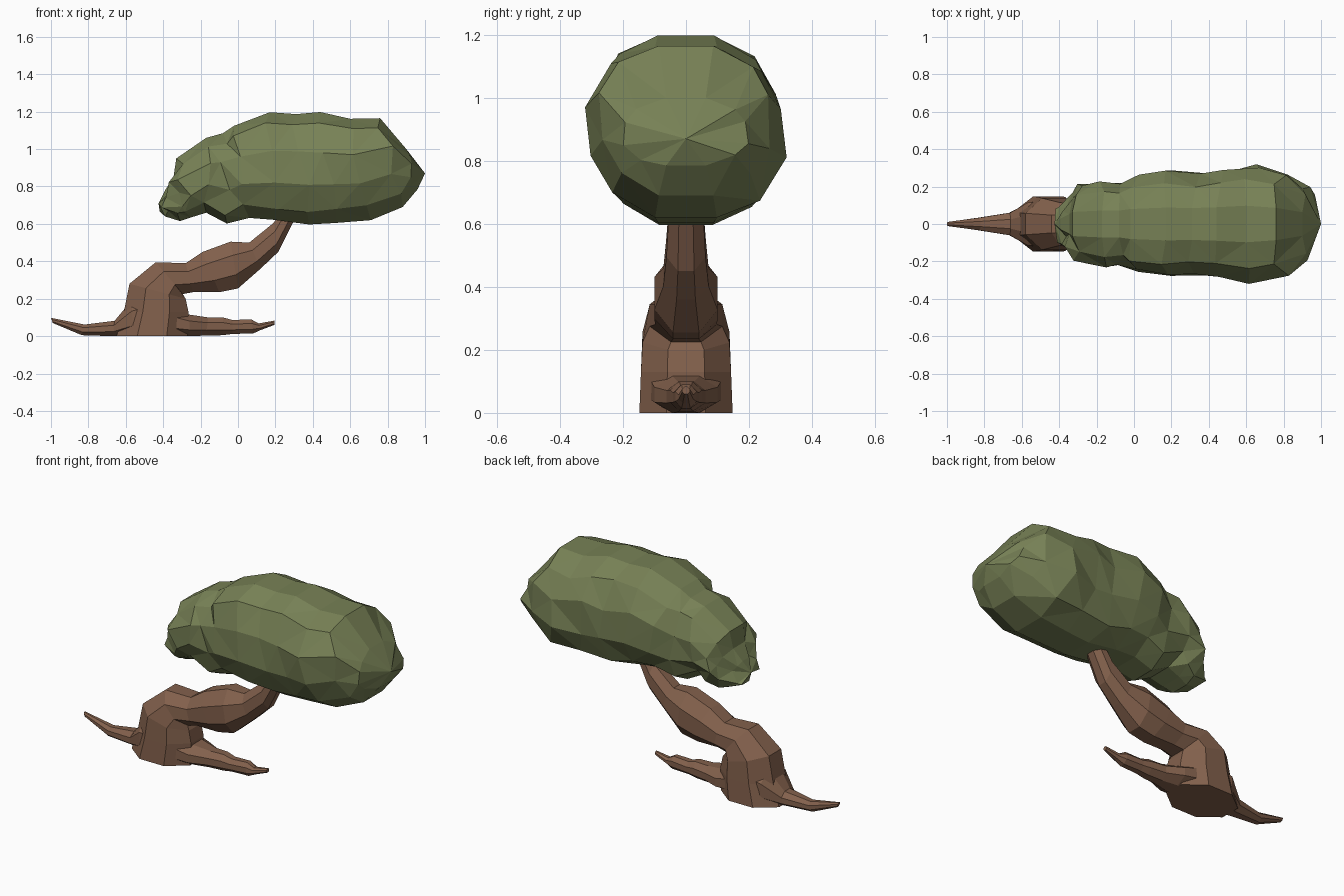
import bpy, bmesh, math, random
from mathutils import Vector

random.seed(4)

def material(name, rgb):
    m = bpy.data.materials.new(name)
    m.diffuse_color = (*rgb, 1)
    return m

bark = material("brown bark", (0.225, 0.118, 0.072))
leaf = material("olive green leaves", (0.185, 0.22, 0.092))

def signed_pow(v, p):
    return math.copysign(abs(v) ** p, v)

def loft(name, rings, sides, mat, power=1.0, jitter=0.0, tips=(None, None)):
    """Skin rings given as (top x, top z, bottom x, bottom z, half width)."""
    bm = bmesh.new()
    loops = []
    fit = 1 / math.cos(math.pi / sides)
    for ax, az, bx, bz, w in rings:
        a, b = Vector((ax, 0, az)), Vector((bx, 0, bz))
        mid, half = (a + b) / 2, (a - b) / 2
        loop = []
        for i in range(sides):
            t = 2 * math.pi * (i + 0.5) / sides
            c, s = signed_pow(math.cos(t) * fit, power), signed_pow(math.sin(t) * fit, power)
            c, s = max(-1, min(1, c)), max(-1, min(1, s))
            p = mid + half * c + Vector((0, w * s, 0))
            if abs(c) < 0.95:
                p += Vector((random.uniform(-2, 2), random.uniform(-1, 0.6) * s,
                             random.uniform(-1, 1))) * jitter
            loop.append(bm.verts.new(p))
        loops.append(loop)
    for p, q in zip(loops, loops[1:]):
        for i in range(sides):
            j = (i + 1) % sides
            bm.faces.new((p[i], p[j], q[j], q[i]))
    for loop, tip in zip((loops[0], loops[-1]), tips):
        if tip:
            v = bm.verts.new(tip)
            for i in range(sides):
                bm.faces.new((loop[i], loop[(i + 1) % sides], v))
        else:
            bm.faces.new(loop)
    if jitter:
        bmesh.ops.triangulate(bm, faces=bm.faces[:])
    bmesh.ops.recalc_face_normals(bm, faces=bm.faces[:])
    me = bpy.data.meshes.new(name)
    bm.to_mesh(me)
    bm.free()
    me.materials.append(mat)
    ob = bpy.data.objects.new(name, me)
    bpy.context.collection.objects.link(ob)
    return ob

# Leaning trunk
loft("trunk", [
    (-0.65, 0.00, -0.27, 0.00, 0.148),
    (-0.61, 0.13, -0.265, 0.13, 0.143),
    (-0.58, 0.28, -0.28, 0.20, 0.138),
    (-0.44, 0.395, -0.295, 0.225, 0.115),
    (-0.28, 0.39, -0.24, 0.235, 0.098),
    (-0.19, 0.45, -0.10, 0.235, 0.10),
    (-0.04, 0.505, 0.00, 0.255, 0.10),
    (0.06, 0.50, 0.12, 0.36, 0.072),
    (0.19, 0.605, 0.215, 0.45, 0.062),
    (0.27, 0.73, 0.345, 0.71, 0.05)], 8, bark)

# Roots reaching left and right
loft("left_root", [
    (-1.0, 0.098, -0.99, 0.07, 0.011),
    (-0.82, 0.062, -0.835, 0.005, 0.034),
    (-0.66, 0.082, -0.67, 0.0, 0.06),
    (-0.57, 0.19, -0.56, 0.0, 0.115),
    (-0.48, 0.22, -0.48, 0.0, 0.12)], 8, bark)
loft("right_root", [
    (-0.36, 0.15, -0.36, 0.0, 0.115),
    (-0.26, 0.115, -0.26, 0.0, 0.10),
    (-0.16, 0.10, -0.17, 0.003, 0.062),
    (-0.08, 0.10, -0.08, 0.005, 0.05),
    (-0.03, 0.086, -0.03, 0.012, 0.042),
    (0.07, 0.09, 0.08, 0.014, 0.034),
    (0.11, 0.068, 0.12, 0.032, 0.024),
    (0.195, 0.083, 0.195, 0.06, 0.012)], 8, bark)

# Windswept crown of leaves
loft("crown", [
    (-0.39, 0.78, -0.39, 0.64, 0.10),
    (-0.345, 0.85, -0.31, 0.615, 0.17),
    (-0.33, 0.95, -0.25, 0.635, 0.205),
    (-0.17, 1.06, -0.17, 0.66, 0.23),
    (-0.08, 1.085, -0.06, 0.602, 0.228),
    (-0.02, 1.125, 0.06, 0.632, 0.255),
    (0.17, 1.197, 0.19, 0.622, 0.28),
    (0.31, 1.187, 0.38, 0.597, 0.272),
    (0.44, 1.198, 0.52, 0.605, 0.285),
    (0.60, 1.162, 0.71, 0.62, 0.312),
    (0.76, 1.165, 0.88, 0.69, 0.275),
    (0.90, 1.0, 0.96, 0.785, 0.20)], 12, leaf,
    power=0.88, jitter=0.015, tips=((-0.425, 0, 0.71), (1.0, 0, 0.87)))
